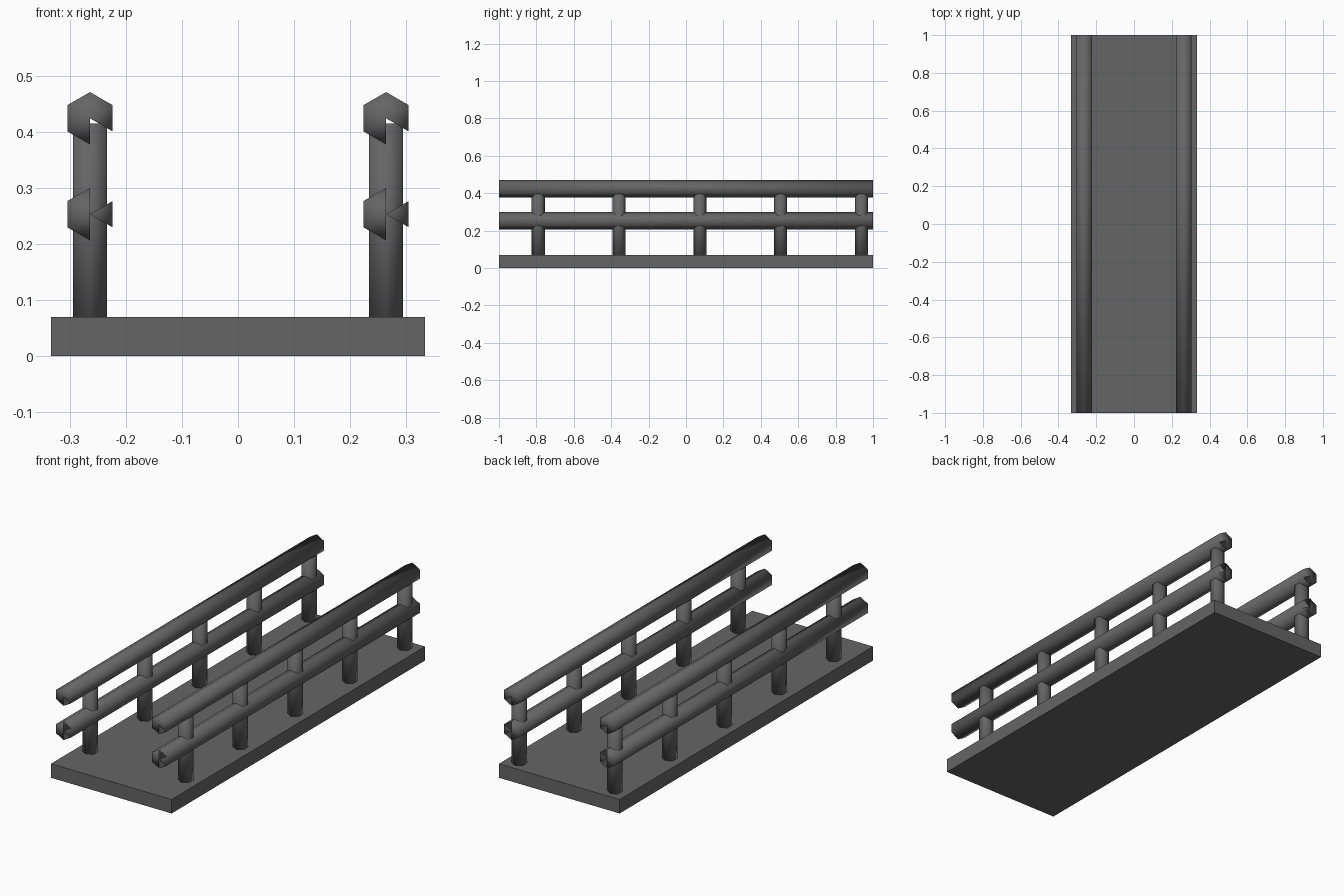
import bpy, bmesh
from math import sin, cos, pi

if "Cube" in bpy.data.objects:
    bpy.data.objects.remove(bpy.data.objects["Cube"])

mat = bpy.data.materials.new("dark_grey")
mat.diffuse_color = (0.13, 0.13, 0.13, 1)
mat.use_nodes = True
mat.node_tree.nodes["Principled BSDF"].inputs["Base Color"].default_value = mat.diffuse_color


def finish(name, bm, smooth):
    me = bpy.data.meshes.new(name)
    bmesh.ops.recalc_face_normals(bm, faces=bm.faces)
    for f in bm.faces:
        f.smooth = smooth
    bm.to_mesh(me)
    bm.free()
    me.materials.append(mat)
    ob = bpy.data.objects.new(name, me)
    bpy.context.collection.objects.link(ob)
    return ob


def hex_bar(name, radius, start, end, place, missing=()):
    # six-sided bar; place(u, v, t) maps section and length to 3D.
    # End caps are fans, leaving out the segments listed in missing.
    bm = bmesh.new()
    rings = []
    for t in (start, end):
        ring = [bm.verts.new(place(radius * sin(i * pi / 3), radius * cos(i * pi / 3), t))
                for i in range(6)]
        hub = bm.verts.new(place(0, 0, t))
        for i in range(6):
            if i not in missing:
                bm.faces.new((hub, ring[i], ring[(i + 1) % 6]))
        rings.append(ring)
    a, b = rings
    for i in range(6):
        j = (i + 1) % 6
        bm.faces.new((a[i], a[j], b[j], b[i]))
    return finish(name, bm, True)


# Deck slab
bm = bmesh.new()
bmesh.ops.create_cube(bm, size=1)
for v in bm.verts:
    v.co = (v.co.x * 0.667, v.co.y * 2, (v.co.z + 0.5) * 0.07)
finish("deck", bm, False)

for side, x in (("left", -0.264), ("right", 0.264)):
    # Rails with partly open ends
    for level, z, gaps in (("top", 0.424, (2,)), ("middle", 0.253, (0, 2))):
        hex_bar(f"{side}_{level}_rail", 0.0467, -1, 1,
                lambda u, v, t: (x + u, t, z + v), gaps)
    # Posts
    for n, y in enumerate((-0.79, -0.358, 0.074, 0.506, 0.938)):
        hex_bar(f"{side}_post_{n + 1}", 0.035, 0.06, 0.415,
                lambda u, v, t: (x + u, y + v, t))
